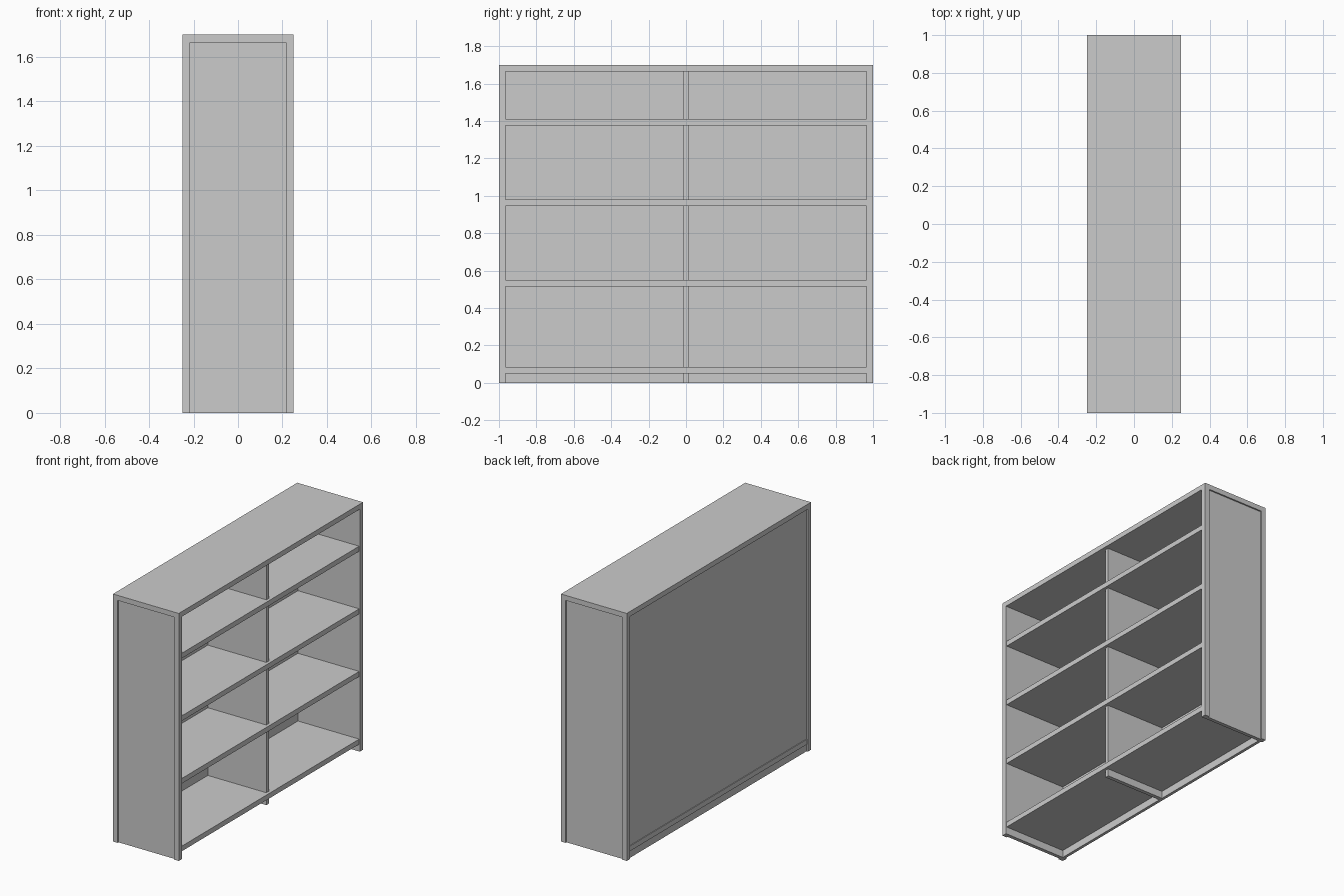
import bpy

if "Cube" in bpy.data.objects:
    bpy.data.objects.remove(bpy.data.objects["Cube"])

T = 0.035          # board thickness
W, L, H = 0.25, 1.0, 1.7


def box(name, x, y, z):
    bpy.ops.mesh.primitive_cube_add(
        size=1, location=[(a + b) / 2 for a, b in (x, y, z)])
    ob = bpy.context.object
    ob.name = name
    ob.scale = [b - a for a, b in (x, y, z)]
    bpy.ops.object.transform_apply(location=False, rotation=False, scale=True)
    return ob


def span(s, a, b):
    return tuple(sorted((s * a, s * b)))


# top board
box("top_board", (-W, W), (-L, L), (H - T, H))

# corner posts with slightly recessed side panels between them
for sy, side in ((-1, "near"), (1, "far")):
    for sx, end in ((-1, "rear"), (1, "open")):
        box(f"{side}_{end}_post", span(sx, W - T, W), span(sy, L - T, L), (0, H - T))
    box(f"{side}_side_panel", (-W + T, W - T), span(sy, L - T, L - 0.01), (0, H - T))

# shelves, lowest one raised off the floor
for i, z in enumerate((0.05, 0.515, 0.945, 1.375)):
    x0 = -W + 0.005 if i == 0 else -W + 0.03
    box(f"shelf_{i + 1}", (x0, W - 0.005), (-L + T, L - T), (z, z + T))

# centre divider, set back from the shelf fronts, in pieces between shelves
levels = ((0, 0.05), (0.085, 0.515), (0.55, 0.945), (0.98, 1.375), (1.41, H - T))
for i, z in enumerate(levels):
    box(f"divider_{i + 1}", (-W + 0.03, W - 0.025), (-0.0135, 0.0135), z)

# back panel and plinth
box("back_panel", (-W + 0.01, -W + 0.03), (-L + T, L - T), (0.085, H - T))
box("plinth", (-W + 0.01, -W + 0.03), (-L + T, L - T), (0, 0.05))
